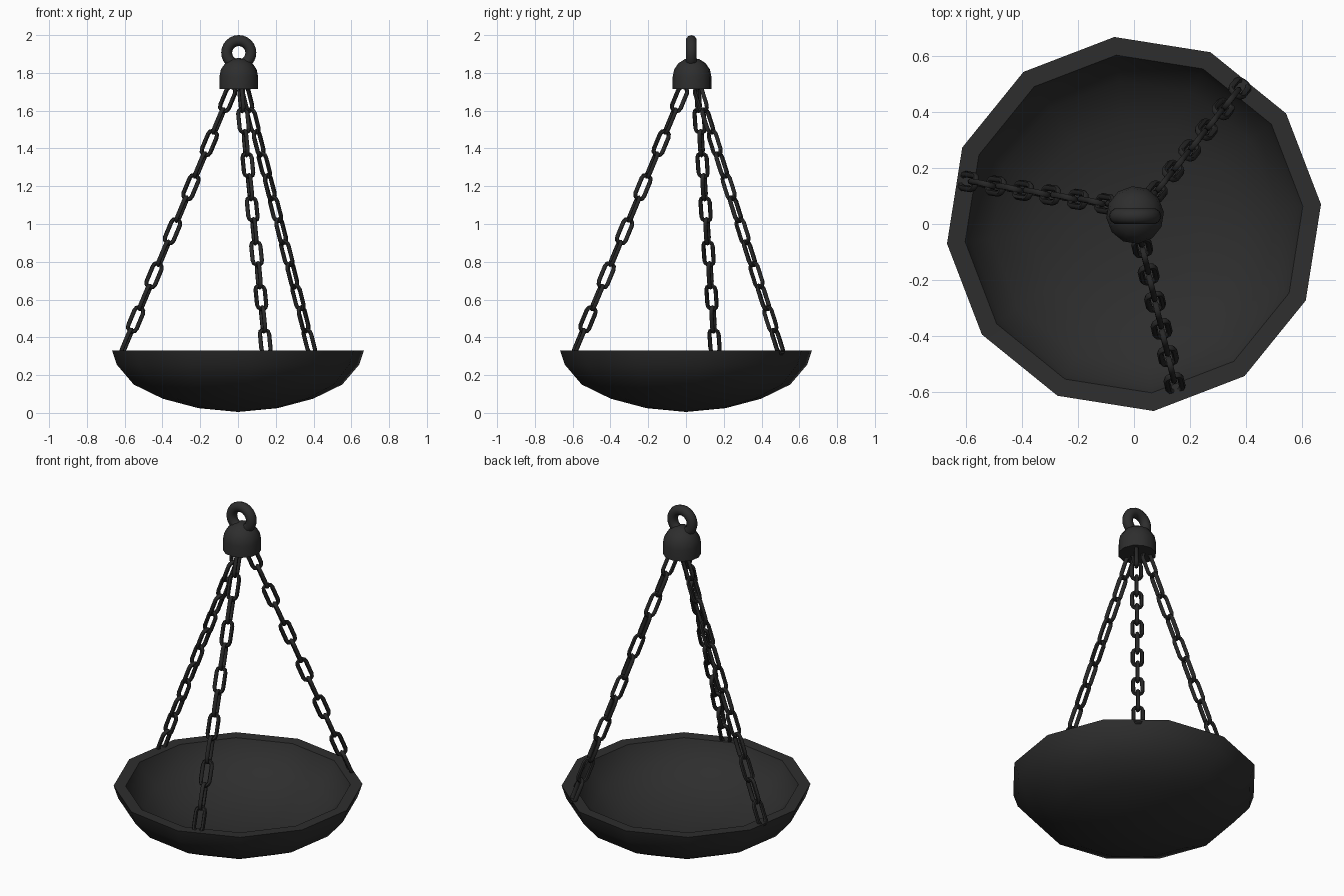
import bpy, bmesh, math
from mathutils import Vector, Matrix

if "Cube" in bpy.data.objects:
    bpy.data.objects.remove(bpy.data.objects["Cube"])

def material(name, v):
    m = bpy.data.materials.new(name)
    m.diffuse_color = (v, v, v, 1)
    m.use_nodes = True
    m.node_tree.nodes["Principled BSDF"].inputs["Base Color"].default_value = m.diffuse_color
    return m

IRON = material("dark iron", 0.027)
CHAIN = material("black chain iron", 0.02)

def finish(name, bm, mat, angle):
    bmesh.ops.recalc_face_normals(bm, faces=bm.faces[:])
    me = bpy.data.meshes.new(name)
    bm.to_mesh(me)
    bm.free()
    ob = bpy.data.objects.new(name, me)
    bpy.context.collection.objects.link(ob)
    me.materials.append(mat)
    bpy.ops.object.select_all(action='DESELECT')
    bpy.context.view_layer.objects.active = ob
    ob.select_set(True)
    bpy.ops.object.shade_smooth_by_angle(angle=math.radians(angle))
    return ob

def lathe(name, profile, sides, turn, centre, mat, angle):
    """Revolve (radius, z) points; radius 0 makes a pole."""
    bm = bmesh.new()
    rings = []
    for r, z in profile:
        n = sides if r > 0 else 1
        rings.append([bm.verts.new((centre[0] + r * math.cos(turn + math.tau * i / sides),
                                    centre[1] + r * math.sin(turn + math.tau * i / sides), z))
                      for i in range(n)])
    for a, b in zip(rings, rings[1:]):
        for i in range(sides):
            j = (i + 1) % sides
            vs = [a[i % len(a)], a[j % len(a)], b[j % len(b)], b[i % len(b)]]
            bm.faces.new(list(dict.fromkeys(vs)))
    return finish(name, bm, mat, angle)

def sweep_loop(bm, path, minor, sides, normal, mtx):
    """Closed tube along a flat loop of (point, outward direction)."""
    rings = []
    for p, out in path:
        rings.append([bm.verts.new(mtx @ (p + minor * (math.cos(a) * out + math.sin(a) * normal)))
                      for a in (math.tau * k / sides for k in range(sides))])
    for i, a in enumerate(rings):
        b = rings[(i + 1) % len(rings)]
        for k in range(sides):
            l = (k + 1) % sides
            bm.faces.new((a[k], a[l], b[l], b[k]))

# Twelve-sided bowl with a thick rim
lathe("bowl", [(0, 0.005), (0.21, 0.025), (0.40, 0.075), (0.555, 0.15), (0.645, 0.255), (0.67, 0.33),
               (0.605, 0.328), (0.585, 0.28), (0.51, 0.195), (0.37, 0.12), (0.2, 0.08), (0, 0.065)],
      12, math.radians(6), (0, 0), IRON, 45)

# Domed cap that gathers the chains
HUB = (0.004, 0.032)
dome = [(0, 1.715), (0.103, 1.715), (0.103, 1.78)]
dome += [(0.103 * math.cos(a), 1.78 + 0.1 * math.sin(a)) for a in (math.radians(d) for d in (22, 45, 68))]
lathe("cap", dome + [(0, 1.88)], 12, math.radians(6), HUB, IRON, 45)

# Hanging ring on top, upright and facing the front
bm = bmesh.new()
path = []
for i in range(24):
    a = math.tau * i / 24
    out = Vector((math.cos(a), 0, math.sin(a)))
    path.append((out * 0.064, out))
sweep_loop(bm, path, 0.029, 10, Vector((0, 1, 0)), Matrix.Translation((HUB[0], HUB[1] - 0.004, 1.907)))
finish("hanging_ring", bm, IRON, 60)

# Oval link outline: two half circles joined by straight sides
WIRE, HALF_W, HALF_L = 0.0115, 0.025, 0.068
link = []
for end in (1, -1):
    for i in range(6):
        a = math.pi * i / 5 + (0 if end == 1 else math.pi)
        out = Vector((math.cos(a), 0, math.sin(a)))
        link.append((out * HALF_W + Vector((0, 0, end * (HALF_L - HALF_W))), out))

# Three chains from the cap down to the rim, links turned alternately
COUNT = 12
for name, top, bottom in (("left_chain", (-0.03, 0.06, 1.72), (-0.615, 0.155, 0.32)),
                          ("front_chain", (0.012, -0.01, 1.72), (0.15, -0.592, 0.32)),
                          ("back_chain", (0.035, 0.06, 1.72), (0.392, 0.502, 0.32))):
    top, bottom = Vector(top), Vector(bottom)
    z = (top - bottom).normalized()
    y = z.cross(Vector((bottom.x, bottom.y, 0))).normalized()
    x = y.cross(z)
    basis = Matrix((x, y, z)).transposed().to_4x4()
    bm = bmesh.new()
    for i in range(COUNT):
        pos = top.lerp(bottom, (i + 0.5) / COUNT)
        mtx = Matrix.Translation(pos) @ basis @ Matrix.Rotation(math.pi / 2 * (i % 2), 4, 'Z')
        sweep_loop(bm, link, WIRE, 6, Vector((0, 1, 0)), mtx)
    finish(name, bm, CHAIN, 60)
